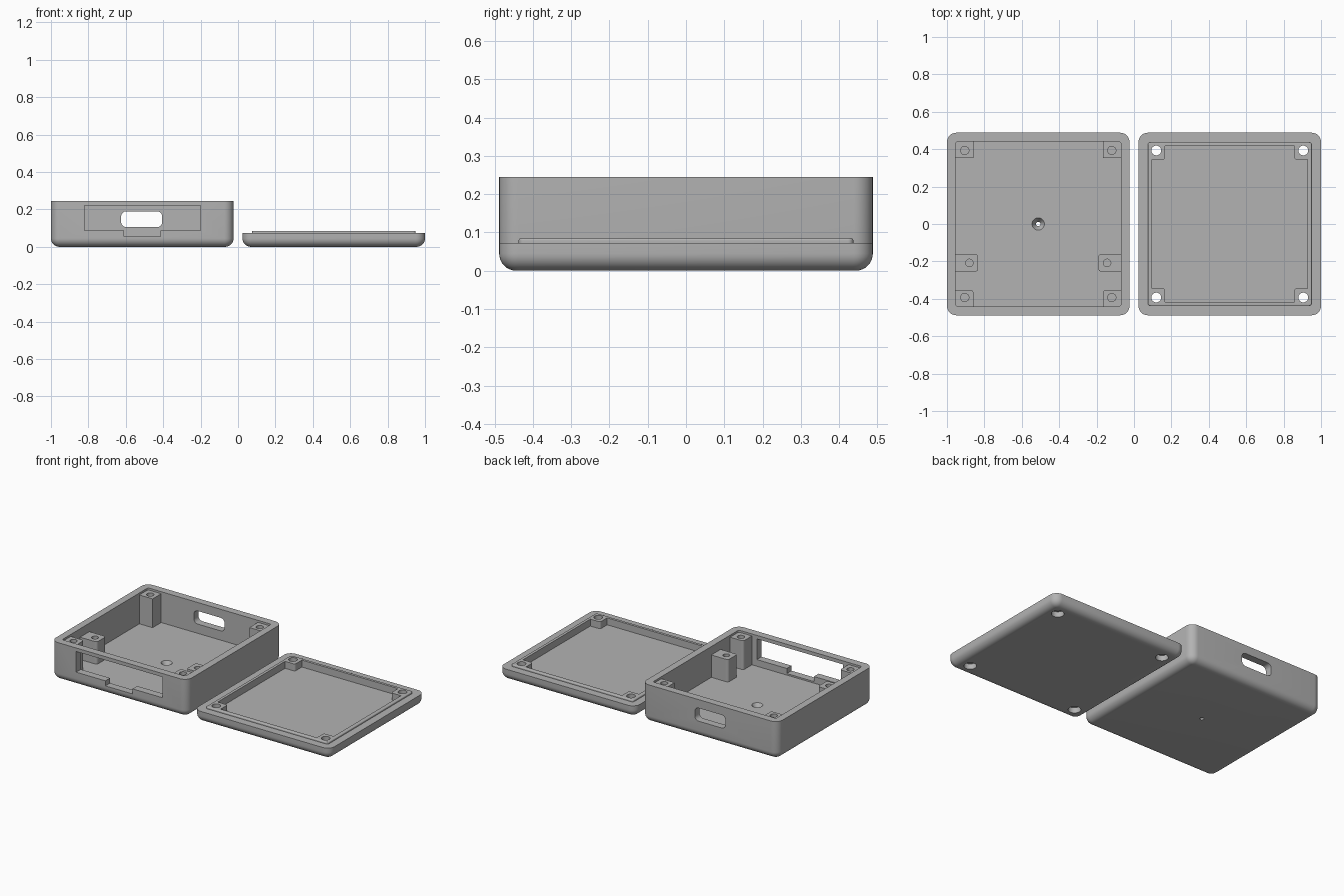
import bpy
import bmesh

old = bpy.data.objects.get("Cube")
if old:
    bpy.data.objects.remove(old, do_unlink=True)

gray = bpy.data.materials.new("matte gray plastic")
gray.use_nodes = True
gray.diffuse_color = (0.45, 0.45, 0.45, 1)
gray.node_tree.nodes["Principled BSDF"].inputs["Base Color"].default_value = gray.diffuse_color


def finish(bm, name):
    mesh = bpy.data.meshes.new(name)
    bm.to_mesh(mesh)
    bm.free()
    obj = bpy.data.objects.new(name, mesh)
    mesh.materials.append(gray)
    bpy.context.collection.objects.link(obj)
    return obj


def block(name, low, high, radius=0, axis=2, bottom=0, top=0):
    """Box between two corners, rounded along one axis, with optional rim fillets."""
    bm = bmesh.new()
    bmesh.ops.create_cube(bm, size=1)
    for v in bm.verts:
        for i in range(3):
            v.co[i] = low[i] if v.co[i] < 0 else high[i]

    def round_edges(edges, size):
        if size:
            bmesh.ops.bevel(bm, geom=edges, offset=size, segments=8,
                            profile=0.5, affect='EDGES')

    round_edges([e for e in bm.edges
                 if abs(e.verts[0].co[axis] - e.verts[1].co[axis]) > 1e-4], radius)
    for z, size in ((low[2], bottom), (high[2], top)):
        round_edges([e for e in bm.edges
                     if all(abs(v.co.z - z) < 1e-5 for v in e.verts)], size)
    return finish(bm, name)


def cone(name, x, y, z0, z1, r0, r1):
    bm = bmesh.new()
    bmesh.ops.create_cone(bm, cap_ends=True, segments=32, radius1=r0, radius2=r1, depth=z1 - z0)
    bmesh.ops.translate(bm, verts=bm.verts, vec=(x, y, (z0 + z1) / 2))
    return finish(bm, name)


def combine(target, tool, operation='DIFFERENCE'):
    mod = target.modifiers.new("combine", 'BOOLEAN')
    mod.operation, mod.solver, mod.object = operation, 'EXACT', tool
    bpy.context.view_layer.objects.active = target
    bpy.ops.object.modifier_apply(modifier=mod.name)
    bpy.data.objects.remove(tool, do_unlink=True)


def smooth(obj):
    bpy.ops.object.select_all(action='DESELECT')
    obj.select_set(True)
    bpy.context.view_layer.objects.active = obj
    bpy.ops.object.shade_smooth_by_angle(angle=0.5)


SIDES = (-1, 1)
HALF = 0.488
BOX_X, LID_X = -0.512, 0.512
FLOOR, BOX_TOP, POST_TOP, SHELF_TOP = 0.045, 0.245, 0.232, 0.19
LID_RIM, LIP_TOP, LID_FLOOR = 0.073, 0.085, 0.04
SCREW = 0.393

# Open box shell
box = block("box_shell", (BOX_X - HALF, -HALF, 0), (BOX_X + HALF, HALF, BOX_TOP),
            radius=0.05, bottom=0.045)

# Cavity, leaving screw posts in the corners and two lower posts by the front
cavity = block("cavity", (BOX_X - 0.442, -0.44, FLOOR), (BOX_X + 0.442, 0.44, 0.4), 0.012)
for sx in SIDES:
    for sy in SIDES:
        xs = sorted((BOX_X + sx * 0.347, BOX_X + sx * 0.47))
        ys = sorted((sy * 0.352, sy * 0.47))
        combine(cavity, block("post", (xs[0], ys[0], 0), (xs[1], ys[1], POST_TOP),
                              0.015 if sy < 0 else 0))
    xs = sorted((BOX_X + sx * 0.322, BOX_X + sx * 0.47))
    combine(cavity, block("post", (xs[0], -0.255, 0), (xs[1], -0.16, SHELF_TOP), 0.015))
combine(box, cavity)

# Blind screw holes
for sx in SIDES:
    for sy in SIDES:
        combine(box, cone("hole", BOX_X + sx * SCREW, sy * SCREW, 0.1, 0.3, 0.022, 0.022))
    combine(box, cone("hole", BOX_X + sx * 0.368, -0.208, 0.1, 0.3, 0.02, 0.02))

# Front window with a notch below, rounded back slot, countersunk floor hole
combine(box, block("window", (-0.82, -0.6, 0.088), (-0.2, -0.4, 0.222)))
combine(box, block("notch", (-0.61, -0.6, 0.055), (-0.415, -0.4, 0.12)))
combine(box, block("slot", (-0.625, 0.4, 0.105), (-0.405, 0.6, 0.19), 0.028, axis=1))
combine(box, cone("drain", BOX_X, 0, -0.05, 0.1, 0.012, 0.012))
combine(box, cone("countersink", BOX_X, 0, 0.012, FLOOR + 0.003, 0.012, 0.035))
smooth(box)

# Lid with a raised locating lip
lid = block("lid", (LID_X - HALF, -HALF, 0), (LID_X + HALF, HALF, LID_RIM),
            radius=0.05, bottom=0.045)
combine(lid, block("lip", (LID_X - 0.438, -0.437, 0.05), (LID_X + 0.438, 0.437, LIP_TOP),
                   radius=0.014, top=0.006), 'UNION')

# Shallow lid pocket, leaving corner pads
pocket = block("pocket", (LID_X - 0.416, -0.416, LID_FLOOR), (LID_X + 0.416, 0.416, 0.2), 0.008)
for sx in SIDES:
    for sy in SIDES:
        xs = sorted((LID_X + sx * 0.345, LID_X + sx * 0.46))
        ys = sorted((sy * 0.345, sy * 0.46))
        combine(pocket, block("pad", (xs[0], ys[0], 0), (xs[1], ys[1], 0.3), 0.012))
combine(lid, pocket)

# Through holes, counterbored from below
for sx in SIDES:
    for sy in SIDES:
        x, y = LID_X + sx * SCREW, sy * SCREW
        combine(lid, cone("hole", x, y, -0.1, 0.2, 0.026, 0.026))
        combine(lid, cone("counterbore", x, y, -0.1, 0.035, 0.037, 0.037))
smooth(lid)
